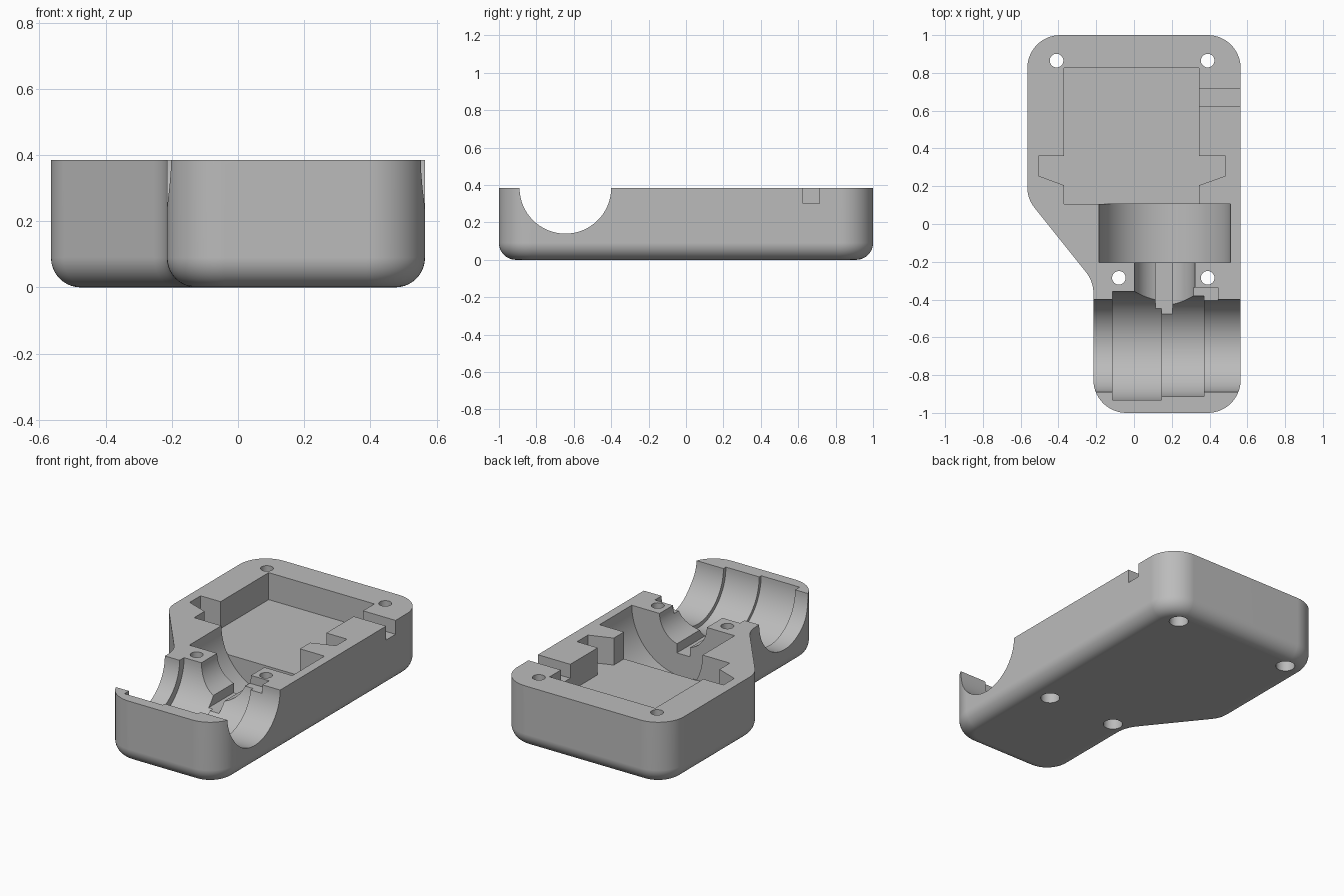
import bpy, bmesh, math
from mathutils import Vector, Matrix

if "Cube" in bpy.data.objects:
    bpy.data.objects.remove(bpy.data.objects["Cube"], do_unlink=True)

TOP = 0.385          # height of the flat parting face
CORNER = 0.175       # radius of the upright corners
FILLET = 0.09        # radius around the underside
SHAFT_X = 0.1625     # lengthwise shaft centre
BORE_Y = -0.645      # crosswise bore centre

grey = bpy.data.materials.new("plain grey")
grey.use_nodes = True
grey.diffuse_color = (0.5, 0.5, 0.5, 1)
grey.node_tree.nodes["Principled BSDF"].inputs["Base Color"].default_value = (0.5, 0.5, 0.5, 1)


def make_object(name, bm):
    bmesh.ops.recalc_face_normals(bm, faces=bm.faces)
    mesh = bpy.data.meshes.new(name)
    bm.to_mesh(mesh)
    bm.free()
    mesh.materials.append(grey)
    obj = bpy.data.objects.new(name, mesh)
    bpy.context.collection.objects.link(obj)
    return obj


def rounded_outline(corners, radius, steps=14):
    """Points and outward normals of a counter-clockwise outline with round corners."""
    pts = [Vector(c) for c in corners]
    result = []
    for i, p in enumerate(pts):
        d0 = (p - pts[i - 1]).normalized()
        d1 = (pts[(i + 1) % len(pts)] - p).normalized()
        turn = math.atan2(d0.x * d1.y - d0.y * d1.x, d0.dot(d1))
        side = math.copysign(1, turn)
        n0 = Vector((d0.y, -d0.x))
        centre = p - d0 * radius * math.tan(abs(turn) / 2) - n0 * side * radius
        for k in range(steps + 1):
            n = Matrix.Rotation(turn * k / steps, 2) @ n0
            result.append((centre + n * side * radius, n))
    return result


def loft(bm, loops):
    rings = [[bm.verts.new(co) for co in loop] for loop in loops]
    for a, b in zip(rings, rings[1:]):
        for i in range(len(a)):
            j = (i + 1) % len(a)
            bm.faces.new((a[i], a[j], b[j], b[i]))
    bm.faces.new(rings[0][::-1])
    bm.faces.new(rings[-1])


def prism(points, z0, z1):
    bm = bmesh.new()
    loft(bm, [[(x, y, z) for x, y in points] for z in (z0, z1)])
    return make_object("cutter", bm)


def box(x0, x1, y0, y1, z0):
    return prism([(x0, y0), (x1, y0), (x1, y1), (x0, y1)], z0, TOP + 0.2)


def cylinder(axis, start, end, radius, centre, sides=96):
    """Cylinder along x, y or z between start and end on that axis."""
    bm = bmesh.new()
    bmesh.ops.create_cone(bm, cap_ends=True, segments=sides, radius1=radius,
                          radius2=radius, depth=end - start)
    place = Vector(centre)
    place["xyz".index(axis)] = (start + end) / 2
    turn = {"x": Matrix.Rotation(math.pi / 2, 4, "Y"),
            "y": Matrix.Rotation(math.pi / 2, 4, "X"),
            "z": Matrix.Identity(4)}[axis]
    bmesh.ops.transform(bm, matrix=Matrix.Translation(place) @ turn, verts=bm.verts)
    return make_object("cutter", bm)


# Housing shell with a rounded underside
outline = rounded_outline([(0.565, -1), (0.565, 1), (-0.565, 1), (-0.565, 0.134),
                           (-0.215, -0.304), (-0.215, -1)], CORNER)
levels = []
for k in range(11):
    a = math.pi / 2 * k / 10
    levels.append((FILLET * (1 - math.sin(a)), FILLET * (1 - math.cos(a))))
levels.append((0, TOP))
bm = bmesh.new()
loft(bm, [[(*(p - n * inset), z) for p, n in outline] for inset, z in levels])
housing = make_object("housing_half", bm)

cutters = []

# Main pocket with a tapered ear on each side
cutters.append(prism([(-0.37, 0.105), (0.345, 0.105), (0.345, 0.205), (0.485, 0.255),
                      (0.485, 0.36), (0.345, 0.36), (0.345, 0.825), (-0.37, 0.825),
                      (-0.37, 0.36), (-0.505, 0.36), (-0.505, 0.255), (-0.37, 0.205)],
                     0.22, TOP + 0.2))

# Cable slot through the side wall
cutters.append(box(0.3, 0.7, 0.625, 0.715, 0.3))

# Wheel chamber and shaft channel
cutters.append(cylinder("y", -0.205, 0.106, 0.348, (SHAFT_X, 0, TOP)))
cutters.append(cylinder("y", -0.6, -0.1, 0.16, (SHAFT_X, 0, TOP)))

# Crosswise bore with two wider seats
for x0, x1, radius in [(-0.8, 0.8, 0.245), (-0.115, 0.145, 0.288), (0.12, 0.37, 0.269)]:
    cutters.append(cylinder("x", x0, x1, radius, (0, BORE_Y, TOP)))

# Flat key slot and shallow locating notch
cutters.append(box(0.115, 0.205, -0.6, -0.1, 0.175))
cutters.append(box(0.315, 0.445, -0.6, -0.335, 0.335))

# Screw holes, counterbored from below
for x, y in [(-0.41, 0.865), (0.39, 0.865), (-0.08, -0.285), (0.39, -0.285)]:
    cutters.append(cylinder("z", -0.1, TOP + 0.1, 0.036, (x, y, 0), 32))
    cutters.append(cylinder("z", -0.1, 0.12, 0.055, (x, y, 0), 32))

# Carve the shell, then discard the cutters
bpy.ops.object.select_all(action="DESELECT")
bpy.context.view_layer.objects.active = housing
housing.select_set(True)
for cutter in cutters:
    cutter.hide_render = True
    mod = housing.modifiers.new("carve", "BOOLEAN")
    mod.operation, mod.solver, mod.object = "DIFFERENCE", "EXACT", cutter
    bpy.ops.object.modifier_apply(modifier=mod.name)
    bpy.data.objects.remove(cutter, do_unlink=True)

bpy.ops.object.shade_smooth_by_angle(angle=math.radians(30))
weighted = housing.modifiers.new("even_shading", "WEIGHTED_NORMAL")
weighted.keep_sharp = True
